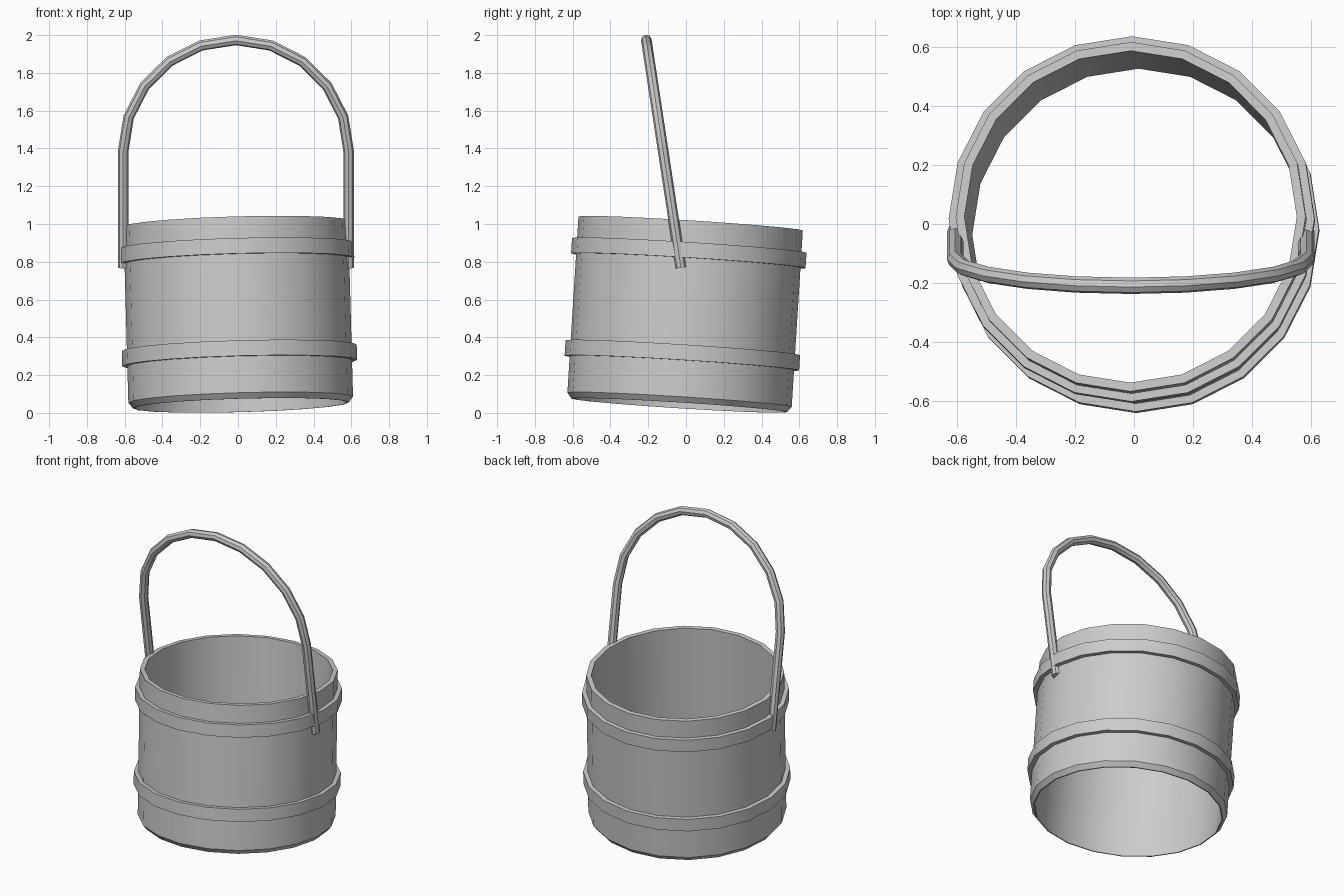
import bpy, bmesh
from math import sin, cos, pi, radians
from mathutils import Vector, Matrix

if "Cube" in bpy.data.objects:
    bpy.data.objects.remove(bpy.data.objects["Cube"])

SIDES = 20
# the pail leans slightly towards the back and the left
up = Vector((-0.0275, 0.063, 1)).normalized()
side = Vector((1, 0, 0.0275)).normalized()
lean = Matrix((side, up.cross(side), up)).transposed().to_4x4()
POSE = Matrix.Translation((0.015, -0.036, 0.04)) @ lean


def smooth(ob):
    bpy.ops.object.select_all(action='DESELECT')
    ob.select_set(True)
    bpy.context.view_layer.objects.active = ob
    bpy.ops.object.shade_smooth_by_angle(angle=radians(30))


def lathe(name, profile):
    """Revolve a closed (radius, height) profile into a ring."""
    bm = bmesh.new()
    rings = []
    for i in range(SIDES):
        a = 2 * pi * i / SIDES
        rings.append([bm.verts.new((r * cos(a), r * sin(a), z)) for r, z in profile])
    n = len(profile)
    for i in range(SIDES):
        p, q = rings[i], rings[(i + 1) % SIDES]
        for j in range(n):
            k = (j + 1) % n
            bm.faces.new((p[j], q[j], q[k], p[k]))
    bmesh.ops.recalc_face_normals(bm, faces=bm.faces)
    me = bpy.data.meshes.new(name)
    bm.to_mesh(me)
    bm.free()
    ob = bpy.data.objects.new(name, me)
    bpy.context.collection.objects.link(ob)
    ob.matrix_world = POSE
    smooth(ob)


# open pail wall with a chamfered lower edge
lathe("pail_wall", [(0.565, 0), (0.572, 0), (0.595, 0.03), (0.595, 0.965), (0.565, 0.965)])

# two hoops around the wall
for name, z in (("lower_hoop", 0.224), ("upper_hoop", 0.767)):
    lathe(name, [(0.585, z), (0.622, z), (0.622, z + 0.082), (0.585, z + 0.082)])

# handle: straight legs and a half-circle, swung towards the front
R, LEG = 0.597, 0.622
path = [(R, 0)] + [(R * cos(pi * i / 10), LEG + R * sin(pi * i / 10)) for i in range(11)] + [(-R, 0)]
cu = bpy.data.curves.new("handle", 'CURVE')
cu.dimensions = '3D'
cu.bevel_depth = 0.028
cu.bevel_resolution = 2
cu.use_fill_caps = True
sp = cu.splines.new('POLY')
sp.points.add(len(path) - 1)
swing = radians(8.64)
for pt, (x, h) in zip(sp.points, path):
    pt.co = (x - 0.011, -0.027 - h * sin(swing), 0.769 + h * cos(swing), 1)
handle = bpy.data.objects.new("handle", cu)
bpy.context.collection.objects.link(handle)
bpy.ops.object.select_all(action='DESELECT')
handle.select_set(True)
bpy.context.view_layer.objects.active = handle
bpy.ops.object.convert(target='MESH')
smooth(bpy.context.view_layer.objects.active)
